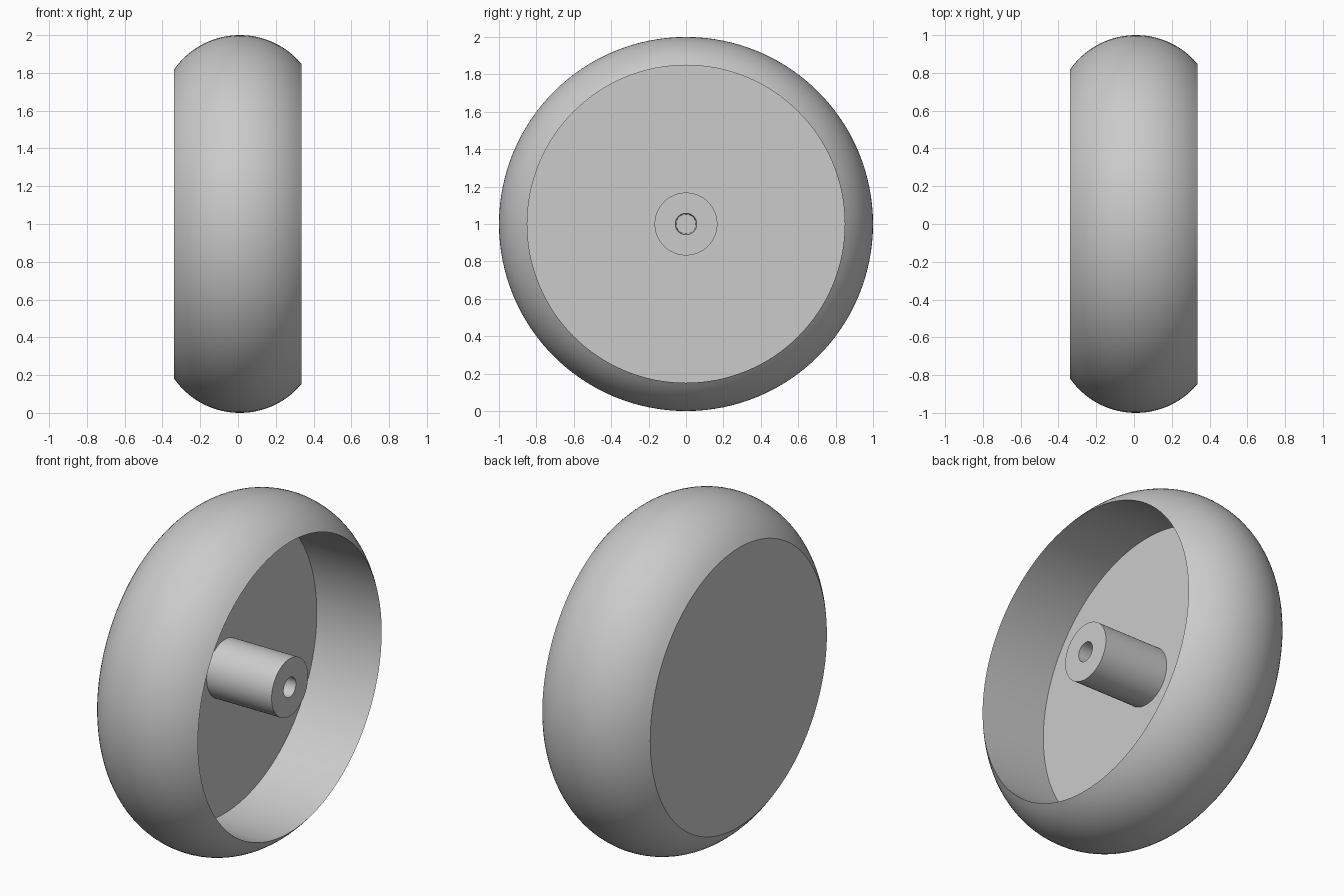
import bpy, bmesh, math
from mathutils import Matrix, Vector

cube = bpy.data.objects.get("Cube")
if cube:
    bpy.data.objects.remove(cube, do_unlink=True)

SEGMENTS = 128
BACK, FLOOR, RIM = -0.34, -0.085, 0.335   # positions along the axle
CENTER = Vector((0, 0, 1))

grey = bpy.data.materials.new("plain_grey")
grey.use_nodes = True
color = (0.6, 0.6, 0.6, 1)
grey.diffuse_color = color
grey.node_tree.nodes["Principled BSDF"].inputs["Base Color"].default_value = color


def lathe(name, profile):
    """Revolve (axle position, radius) points about the axle along x."""
    bm = bmesh.new()
    verts = [bm.verts.new((x, 0, 1 + r)) for x, r in profile]
    edges = [bm.edges.new(pair) for pair in zip(verts, verts[1:])]
    bmesh.ops.spin(bm, geom=verts + edges, cent=CENTER, axis=(1, 0, 0),
                   angle=math.tau, steps=SEGMENTS, use_duplicate=False)
    bmesh.ops.remove_doubles(bm, verts=bm.verts, dist=1e-5)
    bmesh.ops.recalc_face_normals(bm, faces=bm.faces)
    mesh = bpy.data.meshes.new(name)
    bm.to_mesh(mesh)
    bm.free()
    mesh.materials.append(grey)
    obj = bpy.data.objects.new(name, mesh)
    bpy.context.collection.objects.link(obj)
    bpy.ops.object.select_all(action='DESELECT')
    obj.select_set(True)
    bpy.context.view_layer.objects.active = obj
    bpy.ops.object.shade_smooth_by_angle(angle=math.radians(30))
    return obj


# Rounded tread, closed back disc and the hollow that opens towards +x
peak, bulge = 0.01, 0.425
tread = []
for i in range(33):
    x = BACK + (RIM - BACK) * i / 32
    tread.append((x, 1 - bulge + math.sqrt(bulge ** 2 - (x - peak) ** 2)))
rim_radius = tread[-1][1]
lathe("wheel_body", [(BACK, 0)] + tread + [(FLOOR, rim_radius), (FLOOR, 0)])

# Hub with a slightly tapered axle hole, flush with the rim
lathe("hub", [(FLOOR, 0.168), (RIM, 0.168), (RIM, 0.057),
              (FLOOR + 0.002, 0.052), (FLOOR + 0.002, 0),
              (FLOOR, 0), (FLOOR, 0.168)][:5])
